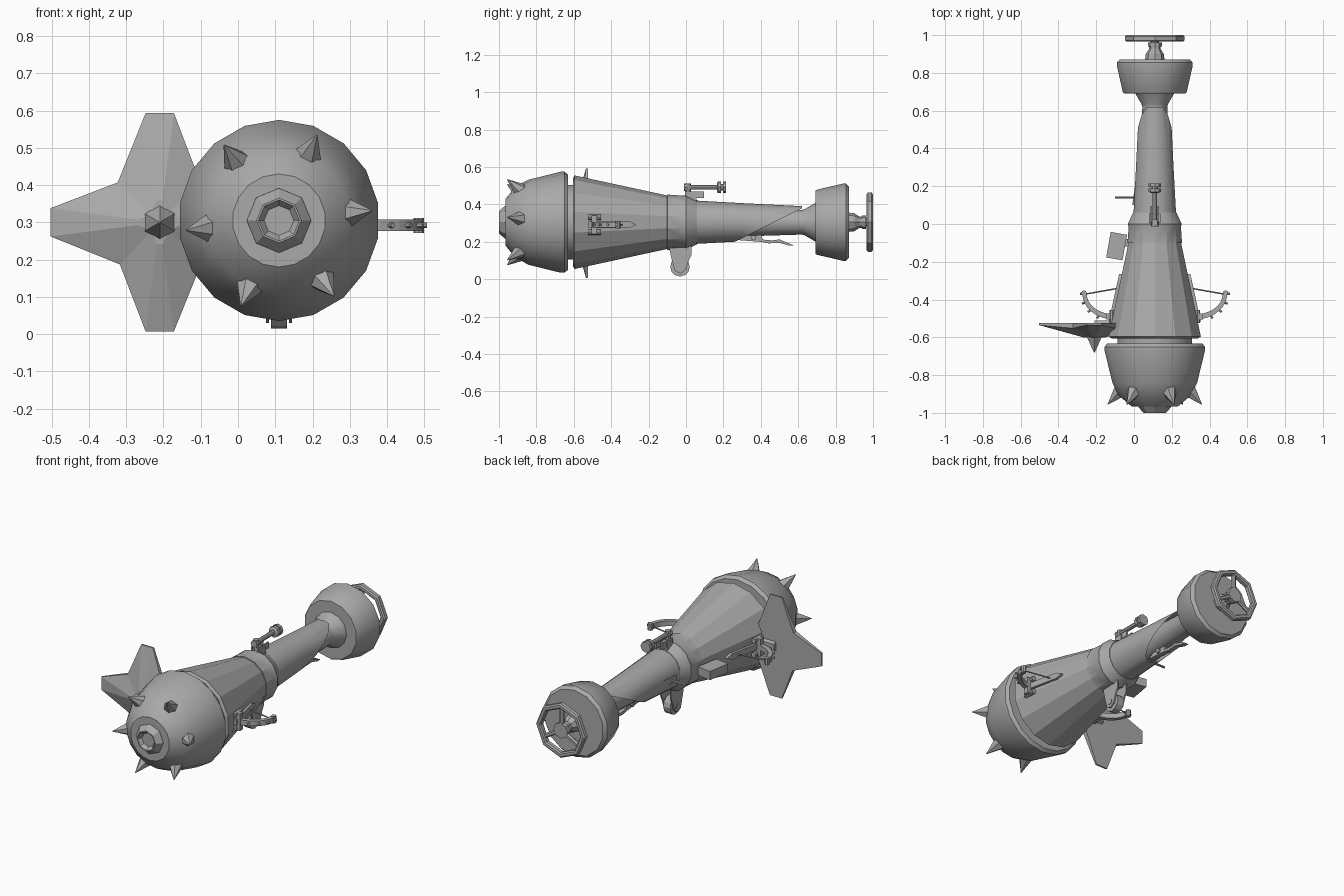
import bpy, bmesh, math
from mathutils import Vector, Matrix

if "Cube" in bpy.data.objects:
    bpy.data.objects.remove(bpy.data.objects["Cube"])

CX, CZ = 0.11, 0.305          # long axis of the device
metal = bpy.data.materials.new("grey_metal")
metal.diffuse_color = (0.4, 0.4, 0.4, 1)
metal.use_nodes = True
metal.node_tree.nodes["Principled BSDF"].inputs["Base Color"].default_value = metal.diffuse_color


def finish(bm, name, smooth=None):
    bmesh.ops.recalc_face_normals(bm, faces=bm.faces)
    me = bpy.data.meshes.new(name)
    bm.to_mesh(me)
    bm.free()
    me.materials.append(metal)
    ob = bpy.data.objects.new(name, me)
    bpy.context.collection.objects.link(ob)
    if smooth:
        bpy.ops.object.select_all(action='DESELECT')
        ob.select_set(True)
        bpy.context.view_layer.objects.active = ob
        bpy.ops.object.shade_smooth_by_angle(angle=math.radians(smooth))
    return ob


def lathe(name, prof, n, smooth=None, caps=True, closed=False, cx=CX, cz=CZ, cut=None):
    """Spin (y, radius) points around an axis parallel to y."""
    bm = bmesh.new()
    rings = []
    for y, r in prof:
        rings.append([bm.verts.new((cx + r * math.sin(2 * math.pi * i / n), y,
                                    cz + r * math.cos(2 * math.pi * i / n))) for i in range(n)])
    pairs = list(zip(rings, rings[1:]))
    if closed:
        pairs.append((rings[-1], rings[0]))
    for a, b in pairs:
        for i in range(n):
            j = (i + 1) % n
            bm.faces.new((a[i], a[j], b[j], b[i]))
    if caps and not closed:
        bm.faces.new(rings[0])
        bm.faces.new(rings[-1])
    if cut:
        bmesh.ops.bisect_plane(bm, geom=bm.verts[:] + bm.edges[:] + bm.faces[:],
                               plane_co=cut[0], plane_no=cut[1], clear_outer=True)
    return finish(bm, name, smooth)


def box(name, c, size, rot_z=0.0):
    bm = bmesh.new()
    m = (Matrix.Translation(c) @ Matrix.Rotation(math.radians(rot_z), 4, 'Z')
         @ Matrix.Diagonal((*size, 1)))
    bmesh.ops.create_cube(bm, size=1, matrix=m)
    return finish(bm, name)


def rod(name, p, q, r1, r2=None, n=8, smooth=None):
    """Tapered rod between two points."""
    p, q = Vector(p), Vector(q)
    d = q - p
    bm = bmesh.new()
    m = Matrix.Translation((p + q) / 2) @ d.to_track_quat('Z', 'Y').to_matrix().to_4x4()
    bmesh.ops.create_cone(bm, cap_ends=True, segments=n, radius1=r1,
                          radius2=r1 if r2 is None else r2, depth=d.length, matrix=m)
    return finish(bm, name, smooth)


def plate(name, pts, axis, lo, hi):
    """Extrude an outline along x (points y,z) or z (points x,y)."""
    bm = bmesh.new()
    put = (lambda a, b, t: (t, a, b)) if axis == 'x' else (lambda a, b, t: (a, b, t))
    A = [bm.verts.new(put(a, b, lo)) for a, b in pts]
    B = [bm.verts.new(put(a, b, hi)) for a, b in pts]
    bm.faces.new(A)
    bm.faces.new(B)
    for i in range(len(pts)):
        j = (i + 1) % len(pts)
        bm.faces.new((A[i], A[j], B[j], B[i]))
    return finish(bm, name)


# Head, nose and spikes
lathe("head", [(-.965, .125), (-.91, .192), (-.84, .228), (-.67, .27), (-.65, .27),
               (-.632, .255), (-.632, .19)], 18, 35)
lathe("nose", [(-.95, .088), (-.97, .086), (-1, .06), (-1, .055), (-.98, .04)], 8)
lathe("head_joint", [(-.64, .2), (-.59, .2)], 18, 35)
for i in range(6):
    a = math.radians(6 + 60 * i)
    u = Vector((math.cos(a), 0, math.sin(a)))
    c = Vector((CX, 0, CZ))
    rod("spike", c + u * .18 + Vector((0, -.878, 0)), c + u * .25 + Vector((0, -.955, 0)),
        .045, .002, 6)

# Main body, band, neck and sheath
lathe("body", [(-.6, .19), (-.605, .235), (-.595, .25), (-.1, .143), (-.1, .1)], 14)
lathe("band", [(-.105, .11), (-.1, .148), (-.015, .142), (.0, .146), (.06, .118), (.06, .09)], 14, 25)
lathe("neck", [(.03, .1), (.3, .076), (.62, .066), (.635, .07), (.7, .108)], 12, 35)
slope = Vector((0, .16, -.32)).normalized()
lathe("sheath", [(.03, .117), (.3, .102), (.62, .086)], 14, 35,
      cut=(Vector((0, .27, .205)), slope))

# Tail collar, hub and hand wheel
lathe("collar", [(.692, .09), (.692, .168), (.7, .174), (.838, .206), (.855, .206),
                 (.872, .19), (.872, .1)], 14, 35)
lathe("hub", [(.865, .052), (.9, .048), (.928, .03), (.94, .03), (.94, .037), (.962, .037),
              (.962, .022), (.985, .022)], 8)
lathe("wheel_rim", [(.965, .15), (.972, .158), (.993, .158), (1.0, .15), (1.0, .134),
                    (.993, .127), (.972, .127), (.965, .134)], 8, closed=True)
lathe("wheel_centre", [(.968, .045), (.995, .045)], 8)
for i in range(3):
    a = math.radians(90 + 120 * i)
    rod("wheel_spoke", (CX, .982, CZ),
        (CX + .137 * math.cos(a), .982, CZ + .137 * math.sin(a)), .013, n=6)

# Four-armed fin with a raised centre
FX, FZ = -.21, .3
bm = bmesh.new()
front, back, mid = [], [], []
for k in range(4):
    a = math.pi / 2 * k
    for u, v, y in ((.293, -.038, -.535), (.293, .038, -.535), (.107, .113, -.552)):
        x = FX + u * math.cos(a) - v * math.sin(a)
        z = FZ + u * math.sin(a) + v * math.cos(a)
        front.append(bm.verts.new((x, y, z)))
        back.append(bm.verts.new((x, -.525, z)))
        mid.append(bm.verts.new((FX + (x - FX) * .2, -.6, FZ + (z - FZ) * .2)))
for i in range(12):
    j = (i + 1) % 12
    bm.faces.new((front[i], front[j], back[j], back[i]))
    bm.faces.new((front[i], front[j], mid[j], mid[i]))
bm.faces.new(mid)
bm.faces.new(back)
finish(bm, "fin")
rod("fin_spike", (FX, -.585, FZ), (FX, -.68, FZ), .052, .003, 6)
rod("fin_mount", (FX, -.54, FZ), (CX - .2, -.54, FZ), .035, n=6)

# Side claws: riveted curved arm, tie line and pointed base plate
for s in (-1, 1):
    X = lambda d: CX + s * d
    outer, inner = [], []
    for i in range(9):
        a = math.radians(-80 + 80 * i / 8)
        outer.append((X(.215 + .168 * math.cos(a)), -.37 + .135 * math.sin(a)))
        inner.append((X(.215 + .145 * math.cos(a)), -.37 + .108 * math.sin(a)))
        if i % 2 == 0 and i > 1:
            d, e = math.cos(a), math.sin(a)
            rod("claw_rivet", (X(.215 + .155 * d), -.37 + .125 * e, .292),
                (X(.215 + .182 * d), -.37 + .15 * e, .292), .007, n=6)
    plate("claw_arm", outer + inner[::-1], 'z', .277, .307)
    rod("claw_line", (X(.372), -.372, .292), (X(.18), -.338, .292), .004, n=5)
    rod("claw_tip", (X(.375), -.365, .272), (X(.375), -.365, .312), .014, n=8)
    # base plate lying along the sloping body side
    ob = plate("claw_base", [(-.52, .275), (-.52, .31), (-.3, .31), (-.265, .292), (-.3, .275)],
               'x', -.012, .012)
    for v in ob.data.vertices:
        v.co.x = X(.232 - .216 * (v.co.y + .52)) + v.co.x
    for z in (.252, .332):
        rod("claw_clamp", (X(.225), -.525, z), (X(.225), -.455, z), .015, n=8)
    box("claw_bracket", (X(.23), -.49, .292), (.05, .03, .1))

# Top sight: base, rails, post and knobs
box("sight_base", (CX, .03, .435), (.06, .05, .05))
rod("sight_post", (CX, .01, .43), (CX, .01, .512), .016)
rod("sight_rod", (CX, -.01, .492), (CX, .2, .492), .013)
for x in (CX - .018, CX + .018):
    box("sight_rail", (x, .045, .452), (.008, .1, .035))
lathe("sight_front_knob", [(-.012, .02), (.012, .02)], 8, cz=.492)
lathe("sight_knob", [(.165, .018), (.17, .032), (.188, .032), (.188, .018), (.197, .018),
                     (.197, .032), (.215, .032)], 8, cz=.492)

# Lower caster wheel and its cheeks
rod("caster_wheel", (CX - .022, -.032, .067), (CX + .022, -.032, .067), .052, n=12)
rod("caster_axle", (CX - .038, -.032, .067), (CX + .038, -.032, .067), .016, n=8)
for x in (CX - .031, CX + .031):
    plate("caster_cheek", [(-.095, .19), (-.08, .12), (-.06, .045), (-.03, .03), (-.002, .05),
                           (.015, .1), (.03, .13), (.03, .19)], 'x', x - .004, x + .004)

# Trigger lever below the neck
plate("trigger", [(.27, .21), (.33, .245), (.4, .25), (.41, .212), (.46, .208), (.5, .213),
                  (.58, .18), (.55, .18), (.5, .195), (.44, .192), (.4, .2)],
      'x', CX - .014, CX + .014)
rod("trigger_pin", (CX - .025, .36, .222), (CX + .025, .36, .222), .014)

# Left side box, crank and strip
box("side_box", (-.092, -.117, .29), (.088, .137, .05), -10)
box("side_box_mount", (-.03, -.1, .29), (.07, .04, .03))
rod("side_crank", (-.1, .14, .3), (.03, .14, .3), .007, n=6)
box("side_strip", (.013, .2, .3), (.016, .2, .035), -8)
